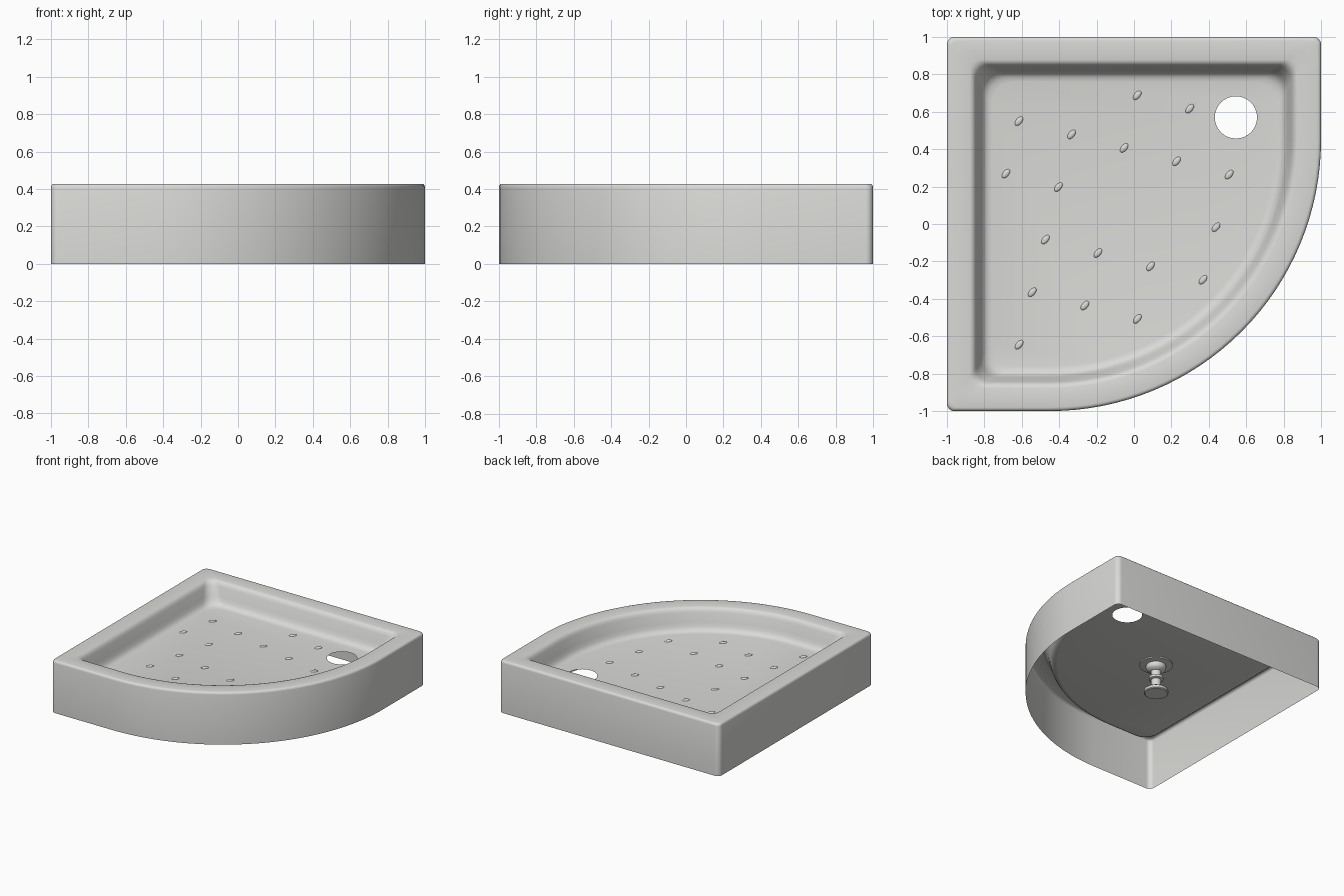
import bpy, bmesh
from math import sin, cos, pi, radians
from mathutils import Matrix, Vector

cube = bpy.data.objects.get("Cube")
if cube:
    bpy.data.objects.remove(cube)

FLOOR_Z = 0.255


def material(name, color):
    mat = bpy.data.materials.new(name)
    mat.use_nodes = True
    mat.diffuse_color = color
    mat.node_tree.nodes["Principled BSDF"].inputs["Base Color"].default_value = color
    return mat


ceramic = material("warm white ceramic", (0.70, 0.70, 0.68, 1))


def finish(bm, name, angle=40):
    mesh = bpy.data.meshes.new(name)
    bm.to_mesh(mesh)
    bm.free()
    obj = bpy.data.objects.new(name, mesh)
    bpy.context.collection.objects.link(obj)
    mesh.materials.append(ceramic)
    bpy.ops.object.select_all(action="DESELECT")
    obj.select_set(True)
    bpy.context.view_layer.objects.active = obj
    bpy.ops.object.shade_smooth_by_angle(angle=radians(angle))
    return obj


def arc(cx, cy, r, start, end, steps):
    angles = [radians(start + (end - start) * i / steps) for i in range(steps + 1)]
    return [(cx + r * cos(a), cy + r * sin(a)) for a in angles]


def quadrant_outline(inset, r):
    """Square with three small round corners and one large quarter round."""
    s = 1 - inset
    c = s - r
    return (arc(-0.45, 0.45, 1.45 - inset, -90, 0, 32)
            + arc(c, c, r, 0, 90, 6)
            + arc(-c, c, r, 90, 180, 6)
            + arc(-c, -c, r, 180, 270, 6))


def bridge(bm, lower, upper):
    n = len(lower)
    for i in range(n):
        j = (i + 1) % n
        bm.faces.new((lower[i], lower[j], upper[j], upper[i]))


# Tray shell: inset, height and corner radius from outer foot to basin floor
sections = [(0, 0, 0.04), (0, 0.408, 0.04), (0.003, 0.419, 0.04),
            (0.010, 0.426, 0.04), (0.02, 0.428, 0.04),
            (0.122, 0.428, 0.06), (0.136, 0.424, 0.065), (0.148, 0.412, 0.07),
            (0.157, 0.392, 0.08), (0.178, 0.32, 0.095), (0.188, 0.29, 0.105),
            (0.20, 0.27, 0.11), (0.217, 0.259, 0.115), (0.24, FLOOR_Z, 0.12)]
bm = bmesh.new()
rings = [[bm.verts.new((x, y, z)) for x, y in quadrant_outline(d, r)]
         for d, z, r in sections]
for lower, upper in zip(rings, rings[1:]):
    bridge(bm, lower, upper)

# Basin floor with the drain hole left open
drain = [bm.verts.new((x, y, FLOOR_Z))
         for x, y in arc(0.545, 0.57, 0.113, 0, 360, 32)[:-1]]
rim_edges = [bm.edges.get((a, b)) for a, b in zip(rings[-1], rings[-1][1:] + rings[-1][:1])]
hole_edges = [bm.edges.new((a, b)) for a, b in zip(drain, drain[1:] + drain[:1])]
bmesh.ops.triangle_fill(bm, use_beauty=True, edges=rim_edges + hole_edges,
                        normal=Vector((0, 0, 1)))
bmesh.ops.recalc_face_normals(bm, faces=bm.faces)
floor_face = min(bm.faces, key=lambda f: f.calc_center_median().length)
if floor_face.normal.z < 0:
    bmesh.ops.reverse_faces(bm, faces=bm.faces)
finish(bm, "shower_tray")

# Anti-slip nubs: flat domes on a tilted lattice, turned diagonally
lattice = {-1: (2, 3), 0: range(5), 1: (0, 1, 4), 2: range(1, 5), 3: range(1, 4), 4: (1,)}
step, row_step = Vector((0.281, -0.0715, 0)), Vector((-0.07, -0.281, 0))
origin = Vector((-0.615, 0.55, FLOOR_Z))
bm = bmesh.new()
for row, columns in lattice.items():
    for col in columns:
        place = (Matrix.Translation(origin + row * row_step + col * step)
                 @ Matrix.Rotation(radians(50), 4, "Z")
                 @ Matrix.Diagonal((0.029, 0.016, 0.009, 1)))
        bmesh.ops.create_uvsphere(bm, u_segments=16, v_segments=8, radius=1, matrix=place)
below = [v for v in bm.verts if v.co.z < FLOOR_Z - 0.001]
bmesh.ops.delete(bm, geom=below, context="VERTS")
finish(bm, "grip_nubs", 60)

# Support foot under the basin: radius and height from pad up to flange
foot_profile = [(0, 0), (0.085, 0), (0.092, 0.006), (0.092, 0.026), (0.08, 0.036),
                (0.05, 0.045), (0.038, 0.055), (0.038, 0.115), (0.055, 0.12),
                (0.055, 0.14), (0.038, 0.145), (0.038, 0.19), (0.065, 0.2),
                (0.075, 0.215), (0.075, 0.24), (0.125, 0.243), (0.125, 0.253)]
bm = bmesh.new()
verts = [bm.verts.new((r, 0, z)) for r, z in foot_profile]
edges = [bm.edges.new(pair) for pair in zip(verts, verts[1:])]
bmesh.ops.spin(bm, geom=verts + edges, cent=(0, 0, 0), axis=(0, 0, 1),
               angle=2 * pi, steps=28)
bmesh.ops.remove_doubles(bm, verts=bm.verts, dist=0.0005)
bmesh.ops.recalc_face_normals(bm, faces=bm.faces)
foot = finish(bm, "support_foot")
foot.location = (-0.10, 0.14, 0)
